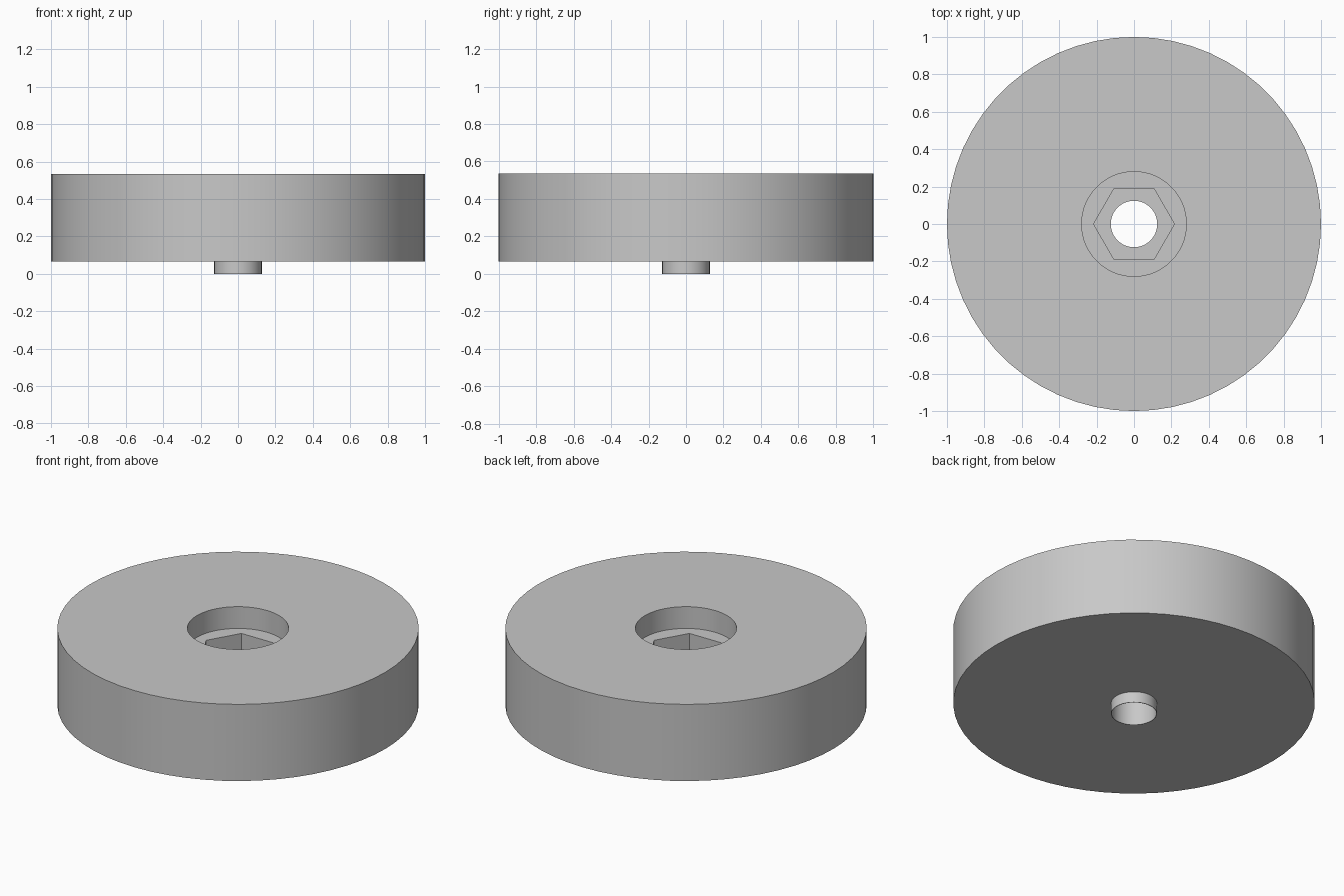
import bpy
import bmesh
from math import cos, pi, radians, sin

cube = bpy.data.objects.get("Cube")
if cube:
    bpy.data.objects.remove(cube, do_unlink=True)

SEGMENTS = 60  # divisible by six, so the hexagon corners fall on vertices

grey = bpy.data.materials.new("plain grey")
grey.use_nodes = True
colour = (0.58, 0.58, 0.58, 1)
grey.diffuse_color = colour
grey.node_tree.nodes["Principled BSDF"].inputs["Base Color"].default_value = colour


def ring(bm, radius, z, hexagon=False):
    """Closed loop of vertices, round or pulled in to a hexagon."""
    verts = []
    for i in range(SEGMENTS):
        a = 2 * pi * i / SEGMENTS
        r = radius
        if hexagon:
            r *= cos(pi / 6) / cos(a % (pi / 3) - pi / 6)
        verts.append(bm.verts.new((r * cos(a), r * sin(a), z)))
    return verts


# Section of the wheel, from the sleeve rim round the outside and down the bore
BOTTOM, TOP, SEAT, POCKET = 0.067, 0.535, 0.402, 0.24
SLEEVE, BORE, HEX = 0.127, 0.124, 0.216
section = [
    (SLEEVE, 0, False), (SLEEVE, BOTTOM, False),   # locating sleeve
    (1, BOTTOM, False), (1, TOP, False),           # disc
    (0.28, TOP, False), (0.28, SEAT, False),       # round recess
    (HEX, SEAT, True), (HEX, POCKET, True),        # hexagonal nut pocket
    (BORE, POCKET, False), (BORE, 0, False),       # through bore
]

bm = bmesh.new()
rings = [ring(bm, *step) for step in section]
for low, high in zip(rings, rings[1:] + rings[:1]):
    for i in range(SEGMENTS):
        j = (i + 1) % SEGMENTS
        bm.faces.new((low[i], low[j], high[j], high[i]))
bmesh.ops.recalc_face_normals(bm, faces=bm.faces)

mesh = bpy.data.meshes.new("wheel_disc")
bm.to_mesh(mesh)
bm.free()
mesh.materials.append(grey)
wheel = bpy.data.objects.new("wheel_disc", mesh)
bpy.context.collection.objects.link(wheel)

# Smooth round walls with crisp rims
bpy.ops.object.select_all(action="DESELECT")
wheel.select_set(True)
bpy.context.view_layer.objects.active = wheel
bpy.ops.object.shade_smooth_by_angle(angle=radians(30))
